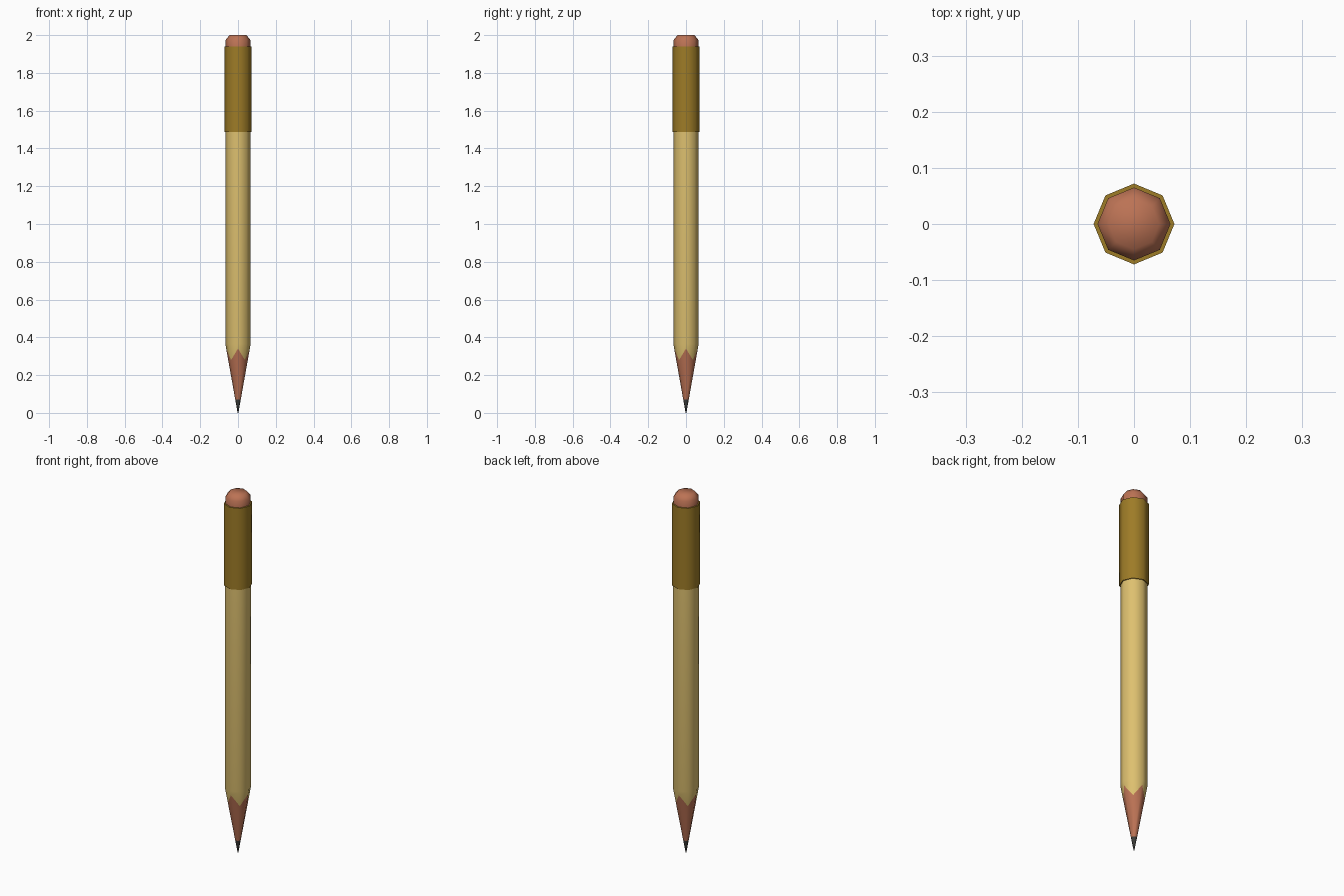
import bpy, bmesh, math

if "Cube" in bpy.data.objects:
    bpy.data.objects.remove(bpy.data.objects["Cube"])

SIDES = 8


def material(name, rgb):
    m = bpy.data.materials.new(name)
    m.diffuse_color = (*rgb, 1)
    m.use_nodes = True
    m.node_tree.nodes["Principled BSDF"].inputs["Base Color"].default_value = m.diffuse_color
    return m


paint = material("yellow paint", (0.73, 0.53, 0.16))
brass = material("brass", (0.34, 0.20, 0.02))
pink = material("bare wood and eraser pink", (0.50, 0.17, 0.09))
lead = material("dark lead", (0.045, 0.045, 0.04))


def lathe(name, profile, mats, angle=40):
    """profile: (radius at even corners, z even, radius odd, z odd, material of band above)."""
    bm = bmesh.new()
    rings = []
    for re, ze, ro, zo, _ in profile:
        ring = []
        for i in range(SIDES):
            r, z = (re, ze) if i % 2 == 0 else (ro, zo)
            a = i * 2 * math.pi / SIDES
            ring.append(bm.verts.new((r * math.cos(a), r * math.sin(a), z)))
        rings.append(ring)
    for k in range(len(rings) - 1):
        for i in range(SIDES):
            j = (i + 1) % SIDES
            f = bm.faces.new((rings[k][i], rings[k][j], rings[k + 1][j], rings[k + 1][i]))
            f.material_index = profile[k][4]
    f = bm.faces.new(rings[0][::-1])
    f.material_index = profile[0][4]
    f = bm.faces.new(rings[-1])
    f.material_index = profile[-1][4]
    bmesh.ops.recalc_face_normals(bm, faces=bm.faces)
    me = bpy.data.meshes.new(name)
    bm.to_mesh(me)
    bm.free()
    for m in mats:
        me.materials.append(m)
    ob = bpy.data.objects.new(name, me)
    bpy.context.collection.objects.link(ob)
    bpy.context.view_layer.objects.active = ob
    ob.select_set(True)
    bpy.ops.object.shade_smooth_by_angle(angle=math.radians(angle))
    ob.select_set(False)
    return ob


def ring(r, z, mat=0):
    return (r, z, r, z, mat)


BODY_R, CONE_Z = 0.067, 0.365


def cone_r(z):
    return 0.002 + (BODY_R - 0.002) * z / CONE_Z


# sharpened body: lead, wood, scalloped paint edge, painted barrel
lathe("pencil_body", [
    ring(0.002, 0, 2),
    ring(cone_r(0.07), 0.07, 1),
    (cone_r(0.34), 0.34, cone_r(0.28), 0.28, 0),
    ring(BODY_R, CONE_Z, 0),
    ring(BODY_R, 1.50, 0),
], [paint, pink, lead], 50)

# metal ferrule
lathe("ferrule", [ring(0.072, 1.487), ring(0.072, 1.94)], [brass], 50)

# domed eraser
lathe("eraser", [
    ring(0.065, 1.93), ring(0.065, 1.975), ring(0.045, 2.0),
], [pink], 60)
